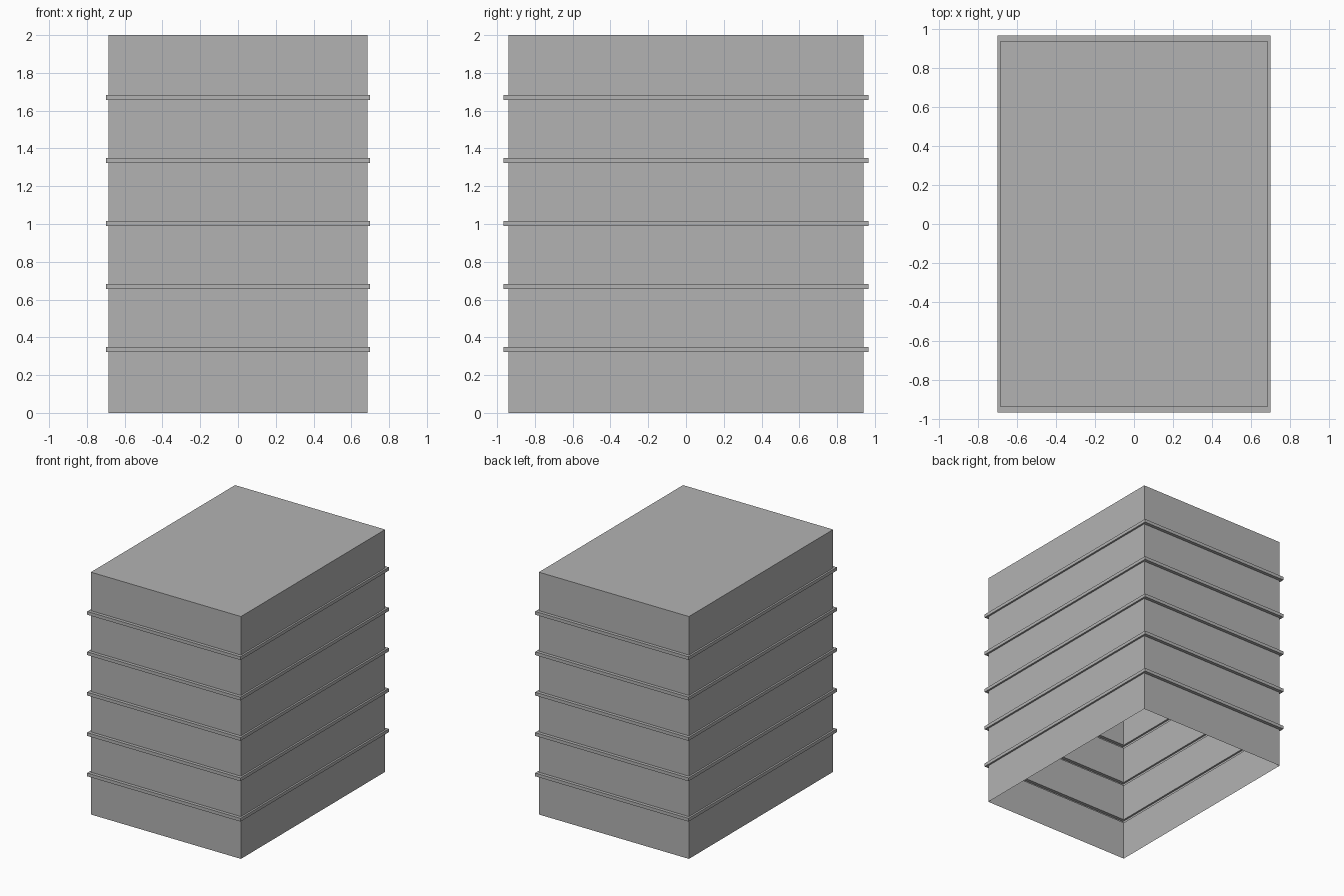
import bpy

# Remove the default cube
old = bpy.data.objects.get("Cube")
if old:
    bpy.data.objects.remove(old, do_unlink=True)

# Plain grey material
grey = bpy.data.materials.new("plain grey")
grey.use_nodes = True
colour = (0.45, 0.45, 0.45, 1)
grey.diffuse_color = colour
grey.node_tree.nodes["Principled BSDF"].inputs["Base Color"].default_value = colour

WALL = (0.685, 0.94)    # half width and half depth of the wall
BAND = (0.70, 0.967)    # half width and half depth of the raised bands
HEIGHT = 2.0
BAND_HALF = 0.0135
BANDS = 5

# Profile of the thin wall from the open bottom up to the lid
profile = [(WALL, 0)]
for i in range(1, BANDS + 1):
    z = HEIGHT * i / (BANDS + 1) + 0.002
    low, high = z - BAND_HALF, z + BAND_HALF
    profile += [(WALL, low), (BAND, low), (BAND, high), (WALL, high)]
profile.append((WALL, HEIGHT))

# One rectangular ring of corners per profile point
corners = [(-1, -1), (1, -1), (1, 1), (-1, 1)]
verts = [(sx * hx, sy * hy, z) for (hx, hy), z in profile for sx, sy in corners]

# Side faces between the rings, closed by a lid and left open below
faces = []
for ring in range(len(profile) - 1):
    a, b = 4 * ring, 4 * ring + 4
    for k in range(4):
        n = (k + 1) % 4
        faces.append((a + k, a + n, b + n, b + k))
last = 4 * (len(profile) - 1)
faces.append(tuple(range(last, last + 4)))

mesh = bpy.data.meshes.new("banded_shell")
mesh.from_pydata(verts, [], faces)
mesh.materials.append(grey)
mesh.update()
shell = bpy.data.objects.new("banded_shell", mesh)
bpy.context.collection.objects.link(shell)
